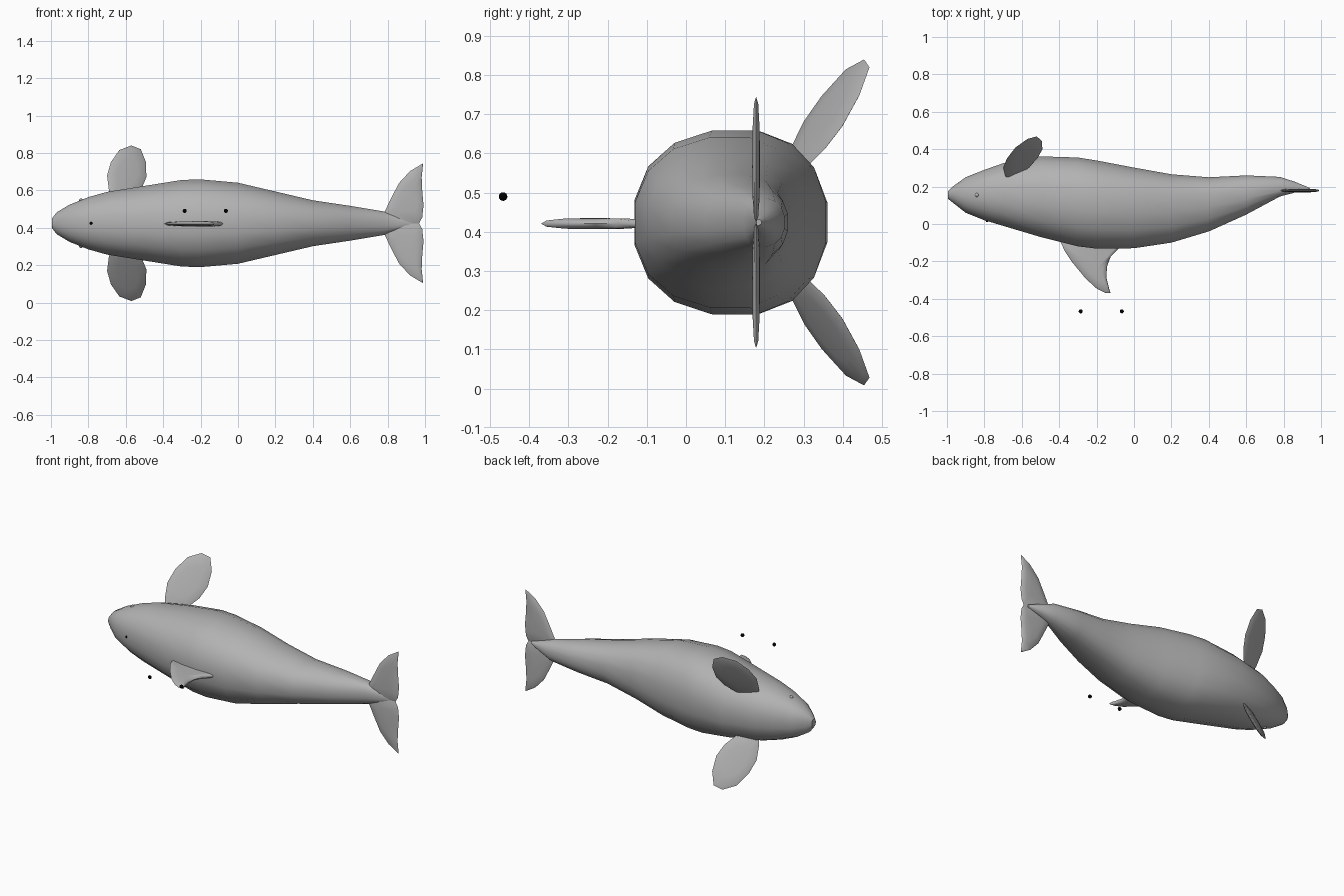
import bpy, bmesh, math
from mathutils import Vector

cube = bpy.data.objects.get("Cube")
if cube:
    bpy.data.objects.remove(cube, do_unlink=True)

MID = 0.424  # height of the symmetry plane


def material(name, value):
    m = bpy.data.materials.new(name)
    m.use_nodes = True
    m.diffuse_color = (value, value, value, 1)
    m.node_tree.nodes["Principled BSDF"].inputs["Base Color"].default_value = (value, value, value, 1)
    return m


GREY = material("skin grey", 0.45)
BLACK = material("black", 0.0)


def finish(bm, name, mat, angle=35):
    bmesh.ops.recalc_face_normals(bm, faces=bm.faces)
    mesh = bpy.data.meshes.new(name)
    bm.to_mesh(mesh)
    bm.free()
    mesh.materials.append(mat)
    ob = bpy.data.objects.new(name, mesh)
    bpy.context.collection.objects.link(ob)
    bpy.ops.object.select_all(action="DESELECT")
    ob.select_set(True)
    bpy.context.view_layer.objects.active = ob
    bpy.ops.object.shade_smooth_by_angle(angle=math.radians(angle))
    return ob


def bridge(bm, a, b):
    for i in range(len(a)):
        j = (i + 1) % len(a)
        bm.faces.new((a[i], a[j], b[j], b[i]))


def fin(name, outline, offset, scales=((0.9, 0.6), (0.55, 1.0))):
    """Lens shaped blade: thin rim, thicker middle on both sides."""
    bm = bmesh.new()
    pts = [Vector(p) for p in outline]
    centre = sum(pts, Vector()) / len(pts)
    rim = [bm.verts.new(p) for p in pts]
    for side in (1, -1):
        last = rim
        for scale, height in scales:
            ring = [bm.verts.new(centre + (p - centre) * scale + Vector(offset) * side * height)
                    for p in pts]
            bridge(bm, last, ring)
            last = ring
        hub = bm.verts.new(centre + Vector(offset) * side * 1.1)
        for i in range(len(last)):
            bm.faces.new((last[i], last[(i + 1) % len(last)], hub))
    return finish(bm, name, GREY, 50)


def bead(name, centre, radius, mat):
    bm = bmesh.new()
    bmesh.ops.create_uvsphere(bm, u_segments=12, v_segments=8, radius=radius)
    bmesh.ops.translate(bm, verts=bm.verts, vec=centre)
    return finish(bm, name, mat, 60)


# Body: x, back y, belly y, half width
STATIONS = [
    (-0.995, 0.135, 0.175, 0.025), (-0.97, 0.115, 0.20, 0.058), (-0.9, 0.06, 0.25, 0.10),
    (-0.8, 0.02, 0.29, 0.14), (-0.7, -0.01, 0.325, 0.168), (-0.5, -0.07, 0.362, 0.20),
    (-0.3, -0.12, 0.356, 0.232), (-0.2, -0.132, 0.34, 0.235), (0, -0.13, 0.302, 0.217),
    (0.2, -0.1, 0.266, 0.17), (0.4, -0.04, 0.25, 0.123), (0.6, 0.05, 0.26, 0.093),
    (0.78, 0.147, 0.252, 0.063), (0.86, 0.168, 0.226, 0.035), (0.94, 0.18, 0.193, 0.008),
]
SIDES = 16


def power(v):
    return math.copysign(abs(v) ** 0.87, v)


bm = bmesh.new()
rings = []
for x, back, belly, half in STATIONS:
    ridge = 0.3 * (back + belly) + 0.068
    ring = []
    for i in range(SIDES):
        t = (i + 0.5) * math.tau / SIDES
        c = power(math.cos(t))
        reach = (belly - ridge) if c > 0 else (ridge - back)
        ring.append(bm.verts.new((x, ridge + c * reach * 1.015, MID + power(math.sin(t)) * half * 1.015)))
    if rings:
        bridge(bm, rings[-1], ring)
    rings.append(ring)
bm.faces.new(rings[0])
bm.faces.new(rings[-1])
finish(bm, "body", GREY)

# Dorsal fin
dorsal = [(-0.40, -0.08), (-0.37, -0.145), (-0.33, -0.205), (-0.26, -0.29), (-0.2, -0.345),
          (-0.155, -0.368), (-0.125, -0.37), (-0.133, -0.345), (-0.147, -0.29),
          (-0.145, -0.23), (-0.125, -0.175), (-0.08, -0.13), (-0.06, -0.08)]
fin("dorsal_fin", [(x, y, MID - 0.003) for x, y in dorsal], (0, 0, 0.013))

# Paired flippers and tail flukes, mirrored across the symmetry plane
flipper = [(-0.67, 0.54), (-0.69, 0.60), (-0.70, 0.68), (-0.68, 0.75), (-0.635, 0.815),
           (-0.57, 0.84), (-0.52, 0.82), (-0.492, 0.75), (-0.49, 0.67), (-0.515, 0.61), (-0.57, 0.55)]
fluke = [(0.77, 0.424), (0.782, 0.482), (0.82, 0.56), (0.86, 0.638), (0.92, 0.703), (0.99, 0.745),
         (0.982, 0.67), (0.985, 0.60), (0.992, 0.52), (0.985, 0.455), (0.968, 0.424)]
for side, sign in (("upper", 1), ("lower", -1)):
    def flip(z):
        return MID + sign * (z - MID)
    fin(side + "_flipper",
        [(x, 0.30 + 0.5 * (x + 0.70) + 0.56 * (z - 0.68), flip(z)) for x, z in flipper],
        (-0.003, 0.007, -0.004 * sign))
    fin(side + "_fluke", [(x, 0.179, flip(z)) for x, z in fluke], (0, 0.009, 0))
    bead(side + "_eye", (-0.84, 0.155, flip(0.546)), 0.011, GREY)

# Blowhole and the two small loose beads ahead of the dorsal fin
bead("blowhole", (-0.785, 0.018, MID), 0.008, BLACK)
for side, x in (("right", -0.285), ("left", -0.065)):
    bead(side + "_loose_bead", (x, -0.467, 0.49), 0.011, BLACK)
